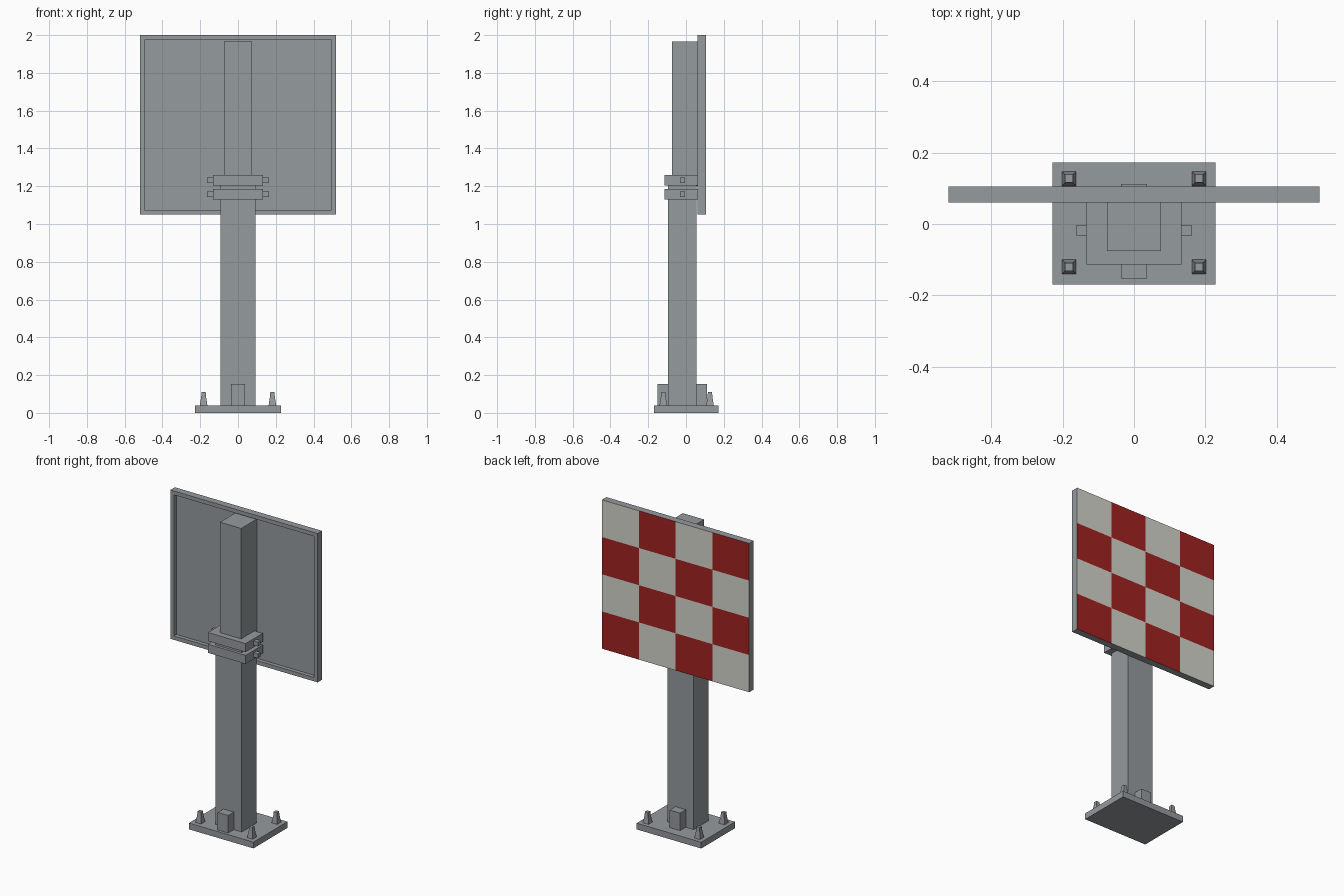
import bpy, bmesh

if "Cube" in bpy.data.objects:
    bpy.data.objects.remove(bpy.data.objects["Cube"])


def material(name, rgb):
    m = bpy.data.materials.new(name)
    m.diffuse_color = (*rgb, 1)
    m.use_nodes = True
    m.node_tree.nodes["Principled BSDF"].inputs["Base Color"].default_value = m.diffuse_color
    return m


GREY = material("galvanised_grey", (0.30, 0.325, 0.34))
WHITE = material("sign_white", (0.66, 0.66, 0.60))
RED = material("sign_red", (0.36, 0.016, 0.016))


def finish(name, bm, mats=(GREY,)):
    bmesh.ops.recalc_face_normals(bm, faces=bm.faces)
    mesh = bpy.data.meshes.new(name)
    bm.to_mesh(mesh)
    bm.free()
    for m in mats:
        mesh.materials.append(m)
    ob = bpy.data.objects.new(name, mesh)
    bpy.context.collection.objects.link(ob)
    return ob


def add_box(bm, x, y, z):
    """Box spanning the (low, high) ranges; returns its faces."""
    vs = bmesh.ops.create_cube(bm, size=1)["verts"]
    for v in vs:
        for i, (lo, hi) in enumerate((x, y, z)):
            v.co[i] = hi if v.co[i] > 0 else lo
    return list({f for v in vs for f in v.link_faces})


def box(name, x, y, z):
    bm = bmesh.new()
    add_box(bm, x, y, z)
    return finish(name, bm)


# Base plate, lower post and upper post
box("base_plate", (-0.228, 0.228), (-0.17, 0.172), (0, 0.04))
box("lower_post", (-0.093, 0.093), (-0.095, 0.055), (0.04, 1.21))
box("upper_post", (-0.075, 0.075), (-0.075, 0.085), (1.2, 1.965))

# Support blocks in front of and behind the post foot
box("front_foot_block", (-0.037, 0.037), (-0.152, -0.095), (0.04, 0.152))
box("back_foot_block", (-0.037, 0.037), (0.055, 0.112), (0.04, 0.152))

# Tapered square anchor bolts: stacked square rings (half width, height)
RINGS = [(0.020, 0.04), (0.013, 0.085), (0.011, 0.11)]
for side, x in (("left", -0.182), ("right", 0.182)):
    for end, y in (("front", -0.12), ("back", 0.127)):
        bm = bmesh.new()
        loops = [[bm.verts.new((x + a * r, y + b * r, z))
                  for a, b in ((-1, -1), (1, -1), (1, 1), (-1, 1))]
                 for r, z in RINGS]
        for low, high in zip(loops, loops[1:]):
            for i in range(4):
                j = (i + 1) % 4
                bm.faces.new((low[i], low[j], high[j], high[i]))
        bm.faces.new(loops[0])
        bm.faces.new(loops[-1])
        finish(f"anchor_bolt_{end}_{side}", bm)

# Clamps joining the posts and the panel, each with a cross bolt
for name, z in (("lower", 1.13), ("upper", 1.205)):
    box(f"{name}_clamp", (-0.133, 0.133), (-0.113, 0.06), (z, z + 0.055))
    box(f"{name}_clamp_bolt", (-0.163, 0.163), (-0.032, -0.004),
        (z + 0.013, z + 0.041))

# Sign panel: recessed on the front, checkered on the back
W, Z0, Z1, N = 0.52, 1.05, 2.0, 4
bm = bmesh.new()
faces = add_box(bm, (-W, W), (0.06, 0.105), (Z0, Z1))
bm.normal_update()
front = min(faces, key=lambda f: f.normal.y)
back = max(faces, key=lambda f: f.normal.y)
bmesh.ops.inset_region(bm, faces=[front], thickness=0.035)
pocket = bmesh.ops.extrude_face_region(bm, geom=[front])
bmesh.ops.translate(bm, vec=(0, 0.025, 0),
                    verts=[v for v in pocket["geom"]
                           if isinstance(v, bmesh.types.BMVert)])
if front.is_valid:
    bm.faces.remove(front)

# Cut the back face into a grid and paint alternate squares
for i in range(1, N):
    for co, no in (((-W + 2 * W * i / N, 0, 0), (1, 0, 0)),
                   ((0, 0, Z0 + (Z1 - Z0) * i / N), (0, 0, 1))):
        rear = [f for f in bm.faces
                if all(v.co.y > 0.104 for v in f.verts)]
        edges = {e for f in rear for e in f.edges}
        verts = {v for f in rear for v in f.verts}
        bmesh.ops.bisect_plane(bm, geom=rear + list(edges) + list(verts),
                               plane_co=co, plane_no=no, dist=1e-5)
for f in bm.faces:
    if all(v.co.y > 0.104 for v in f.verts):
        c = f.calc_center_median()
        col = int((W - c.x) / (2 * W) * N)
        row = int((Z1 - c.z) / (Z1 - Z0) * N)
        f.material_index = 1 + (col + row) % 2
finish("sign_panel", bm, (GREY, WHITE, RED))
